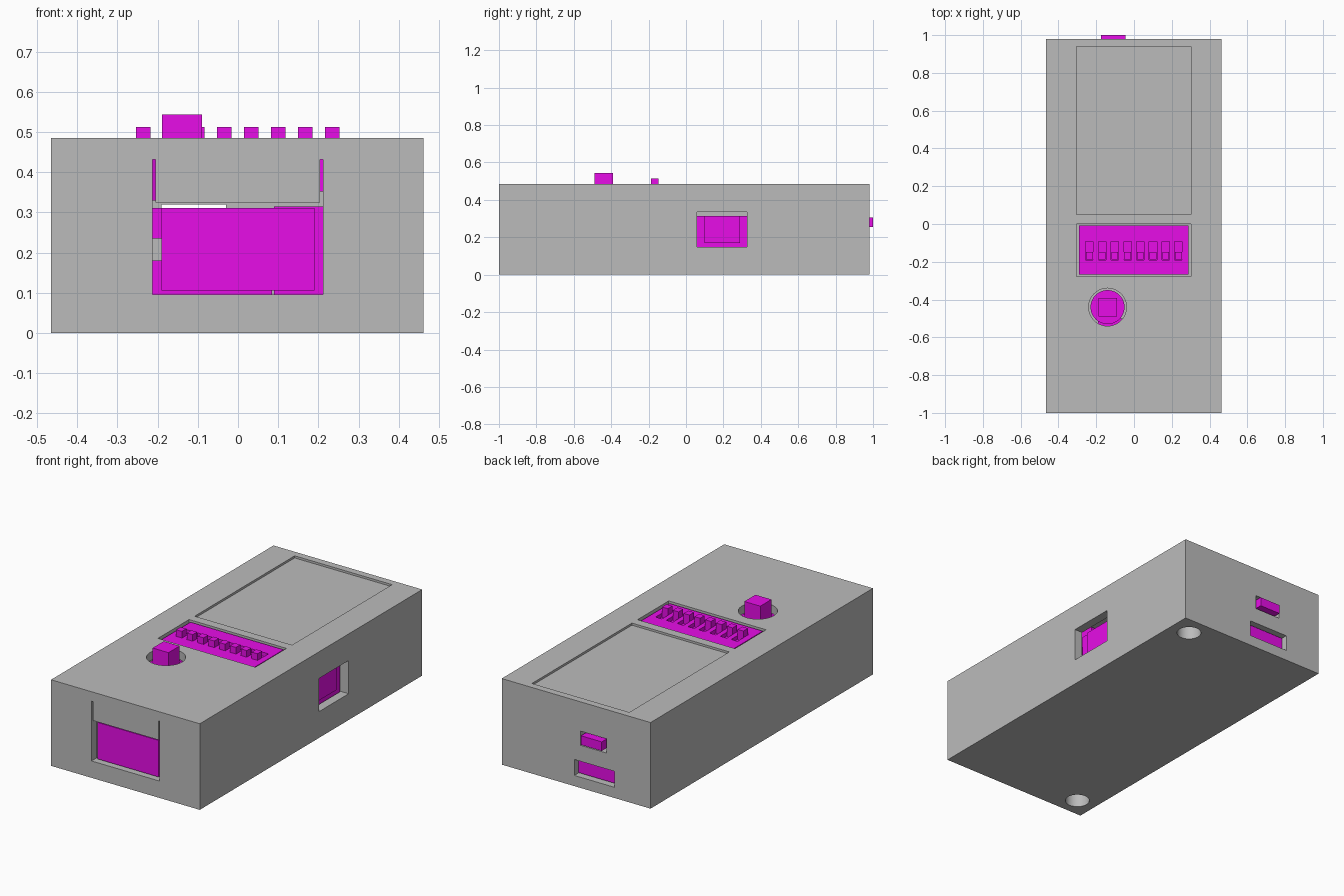
import bpy, bmesh
from mathutils import Matrix

if "Cube" in bpy.data.objects:
    bpy.data.objects.remove(bpy.data.objects["Cube"])


def material(name, rgb):
    m = bpy.data.materials.new(name)
    m.diffuse_color = (*rgb, 1)
    m.use_nodes = True
    m.node_tree.nodes["Principled BSDF"].inputs["Base Color"].default_value = m.diffuse_color
    return m


grey = material("case grey", (0.5, 0.5, 0.5))
magenta = material("component magenta", (1.0, 0.005, 1.0))


def finish(name, bm, mat):
    me = bpy.data.meshes.new(name)
    bm.to_mesh(me)
    bm.free()
    me.materials.append(mat)
    ob = bpy.data.objects.new(name, me)
    bpy.context.collection.objects.link(ob)
    return ob


def box(name, x, y, z, mat):
    """Box from (min, max) ranges on each axis."""
    bm = bmesh.new()
    size = [r[1] - r[0] for r in (x, y, z)]
    mid = [(r[0] + r[1]) / 2 for r in (x, y, z)]
    bmesh.ops.create_cube(bm, size=1, matrix=Matrix.Translation(mid) @ Matrix.Diagonal((*size, 1)))
    return finish(name, bm, mat)


def cylinder(name, x, y, r, z, mat):
    bm = bmesh.new()
    bmesh.ops.create_cone(bm, cap_ends=True, segments=48, radius1=r, radius2=r, depth=z[1] - z[0],
                          matrix=Matrix.Translation((x, y, (z[0] + z[1]) / 2)))
    return finish(name, bm, mat)


def combine(target, tool, operation):
    """Apply a boolean and remove the helper."""
    mod = target.modifiers.new("bool", 'BOOLEAN')
    mod.operation = operation
    mod.solver = 'EXACT'
    mod.object = tool
    bpy.context.view_layer.objects.active = target
    bpy.ops.object.modifier_apply(modifier=mod.name)
    bpy.data.objects.remove(tool, do_unlink=True)


def cut(target, x, y, z):
    combine(target, box("cutter", x, y, z, grey), 'DIFFERENCE')


def smooth(ob):
    bpy.ops.object.select_all(action='DESELECT')
    ob.select_set(True)
    bpy.context.view_layer.objects.active = ob
    bpy.ops.object.shade_smooth_by_angle(angle=0.52)


# Hollow case
case = box("case", (-0.465, 0.462), (-1.0, 0.98), (0, 0.485), grey)
cut(case, (-0.415, 0.412), (-0.95, 0.93), (0.05, 0.437))

# Two diagonal screw posts with blind holes in the underside
for x, y in ((0.345, 0.868), (-0.35, -0.888)):
    combine(case, cylinder("post", x, y, 0.095, (0.03, 0.45), grey), 'UNION')
    combine(case, cylinder("hole", x, y, 0.064, (-0.1, 0.4), grey), 'DIFFERENCE')

# Front opening and the two slits beside the hanging tab
cut(case, (-0.213, 0.212), (-1.1, -0.94), (0.095, 0.325))
for x in ((-0.213, -0.205), (0.204, 0.212)):
    cut(case, x, (-1.1, -0.94), (0.31, 0.432))
# Side opening, rear openings
cut(case, (0.35, 0.6), (0.06, 0.325), (0.148, 0.335))
cut(case, (-0.19, -0.03), (0.9, 1.1), (0.24, 0.32))
cut(case, (-0.24, 0.01), (0.9, 1.1), (0.06, 0.15))
# Lid: shallow label recess, switch window, knob hole
cut(case, (-0.305, 0.302), (0.05, 0.94), (0.473, 0.6))
cut(case, (-0.305, 0.302), (-0.277, 0.0), (0.4, 0.6))
combine(case, cylinder("hole", -0.14, -0.44, 0.1, (0.4, 0.6), grey), 'DIFFERENCE')
smooth(case)

# Switch bank with slots and levers
bank = box("switch_bank", (-0.291, 0.289), (-0.268, -0.008), (0.352, 0.477), magenta)
for i in range(8):
    x = -0.236 + i * 0.0673
    cut(bank, (x - 0.02, x + 0.02), (-0.19, -0.093), (0.455, 0.6))
    box(f"switch_lever_{i + 1}", (x - 0.018, x + 0.018), (-0.188, -0.148), (0.45, 0.513), magenta)

# Rotary knob base and square shaft
smooth(cylinder("knob_base", -0.14, -0.44, 0.09, (0.33, 0.44), magenta))
box("knob_shaft", (-0.189, -0.09), (-0.49, -0.391), (0.42, 0.543), magenta)

# Front connector
box("front_connector", (-0.191, 0.19), (-0.98, -0.5), (0.105, 0.311), magenta)

# Side connector with raised face
box("side_connector", (0.09, 0.4), (0.05, 0.335), (0.07, 0.315), magenta)
box("side_connector_face", (0.38, 0.412), (0.1, 0.29), (0.17, 0.314), magenta)

# Rear slide switch and rear connector
box("rear_switch_body", (-0.22, 0.0), (0.83, 0.925), (0.235, 0.311), magenta)
box("rear_switch_slider", (-0.175, -0.045), (0.9, 1.0), (0.255, 0.306), magenta)
box("rear_connector", (-0.25, 0.085), (0.5, 0.928), (0.052, 0.18), magenta)
box("rear_connector_plug", (-0.235, 0.005), (0.9, 0.95), (0.066, 0.145), magenta)
